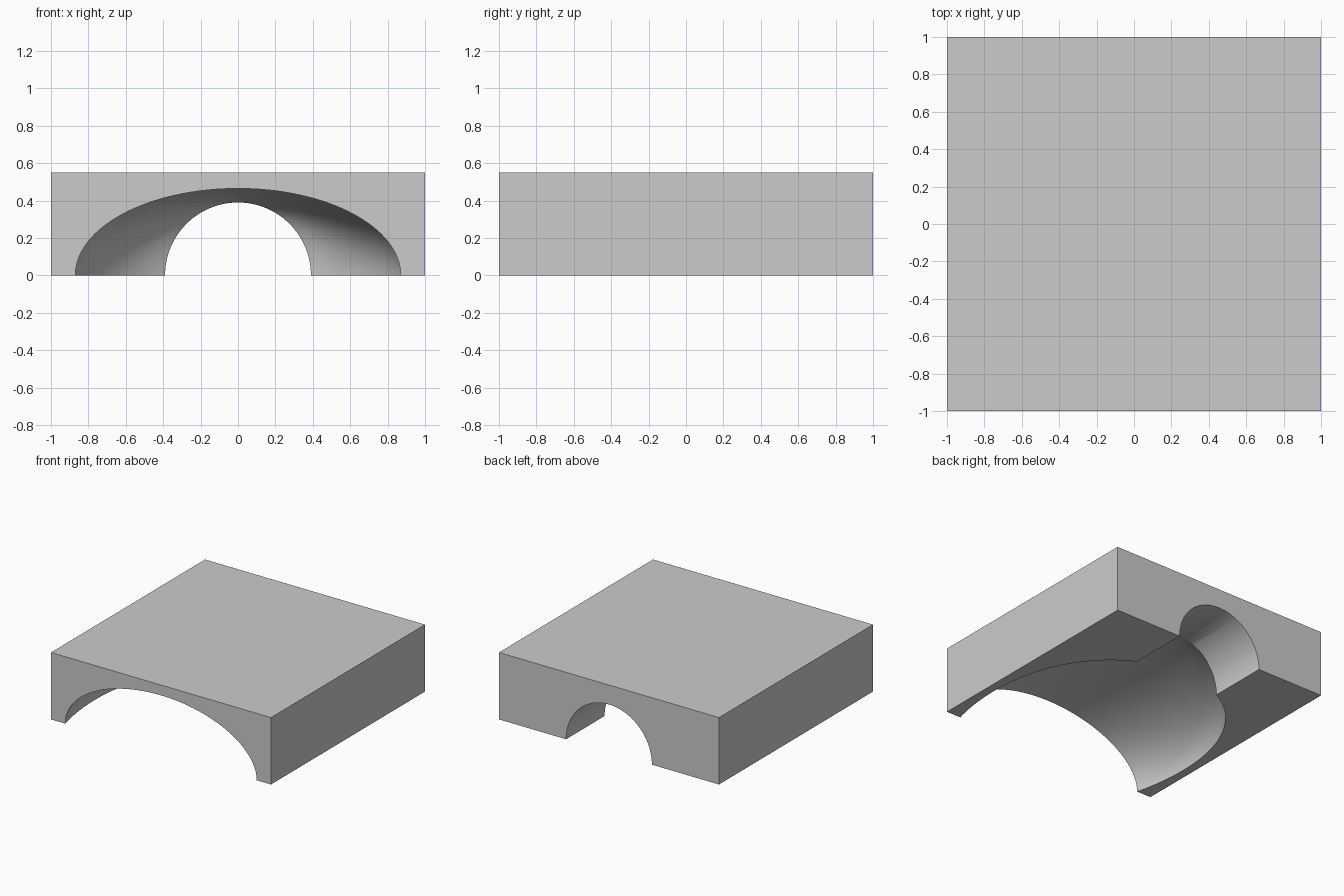
import bpy, bmesh, math

cube = bpy.data.objects.get("Cube")
if cube:
    bpy.data.objects.remove(cube, do_unlink=True)

HEIGHT = 0.55
SEGMENTS = 64
STEPS = 32

grey = bpy.data.materials.new("light_grey")
grey.use_nodes = True
colour = (0.6, 0.6, 0.6, 1)
grey.diffuse_color = colour
grey.node_tree.nodes["Principled BSDF"].inputs["Base Color"].default_value = colour


def bezier(t, a, b, c, d):
    s = 1 - t
    return s**3 * a + 3 * s * s * t * b + 3 * s * t * t * c + t**3 * d


bm = bmesh.new()


def arch(y, half_width, rise):
    """Half-elliptical section of the tunnel, from +x over the top to -x."""
    angles = [math.pi * i / SEGMENTS for i in range(SEGMENTS + 1)]
    ring = [bm.verts.new((half_width * math.cos(a), y, rise * math.sin(a))) for a in angles]
    ring[0].co.z = ring[-1].co.z = 0
    return ring


# Tunnel: wide bulging mouth narrowing to a straight round bore
rings = []
for i in range(STEPS + 1):
    t = i / STEPS
    rings.append(arch(bezier(t, -1, -0.5, 0.2, 0.5),
                      bezier(t, 0.87, 1.0, 0.95, 0.39),
                      bezier(t, 0.465, 0.485, 0.478, 0.39)))
rings.append(arch(1, 0.39, 0.39))
for r, q in zip(rings, rings[1:]):
    for i in range(SEGMENTS):
        bm.faces.new((r[i], r[i + 1], q[i + 1], q[i]))

# Block corners, keyed by side, end and level
corner = {(x, y, z): bm.verts.new((x, y, z * HEIGHT))
          for x in (-1, 1) for y in (-1, 1) for z in (0, 1)}

# Front and back faces with arched openings
for y, ring in ((-1, rings[0]), (1, rings[-1])):
    bm.faces.new(ring + [corner[k, y, z] for k, z in ((-1, 0), (-1, 1), (1, 1), (1, 0))])

# Side walls and the undersides that follow the tunnel edge
for x, end in ((1, 0), (-1, -1)):
    bm.faces.new([corner[x, y, z] for y, z in ((-1, 0), (1, 0), (1, 1), (-1, 1))])
    bm.faces.new([r[end] for r in rings] + [corner[x, 1, 0], corner[x, -1, 0]])

# Top
bm.faces.new([corner[x, y, 1] for x, y in ((-1, -1), (1, -1), (1, 1), (-1, 1))])

bmesh.ops.recalc_face_normals(bm, faces=bm.faces[:])
bmesh.ops.triangulate(bm, faces=[f for f in bm.faces if len(f.verts) > 4])
mesh = bpy.data.meshes.new("tunnel_block")
bm.to_mesh(mesh)
bm.free()
mesh.materials.append(grey)

block = bpy.data.objects.new("tunnel_block", mesh)
bpy.context.collection.objects.link(block)
bpy.ops.object.select_all(action="DESELECT")
block.select_set(True)
bpy.context.view_layer.objects.active = block
bpy.ops.object.shade_smooth_by_angle(angle=math.radians(25))
